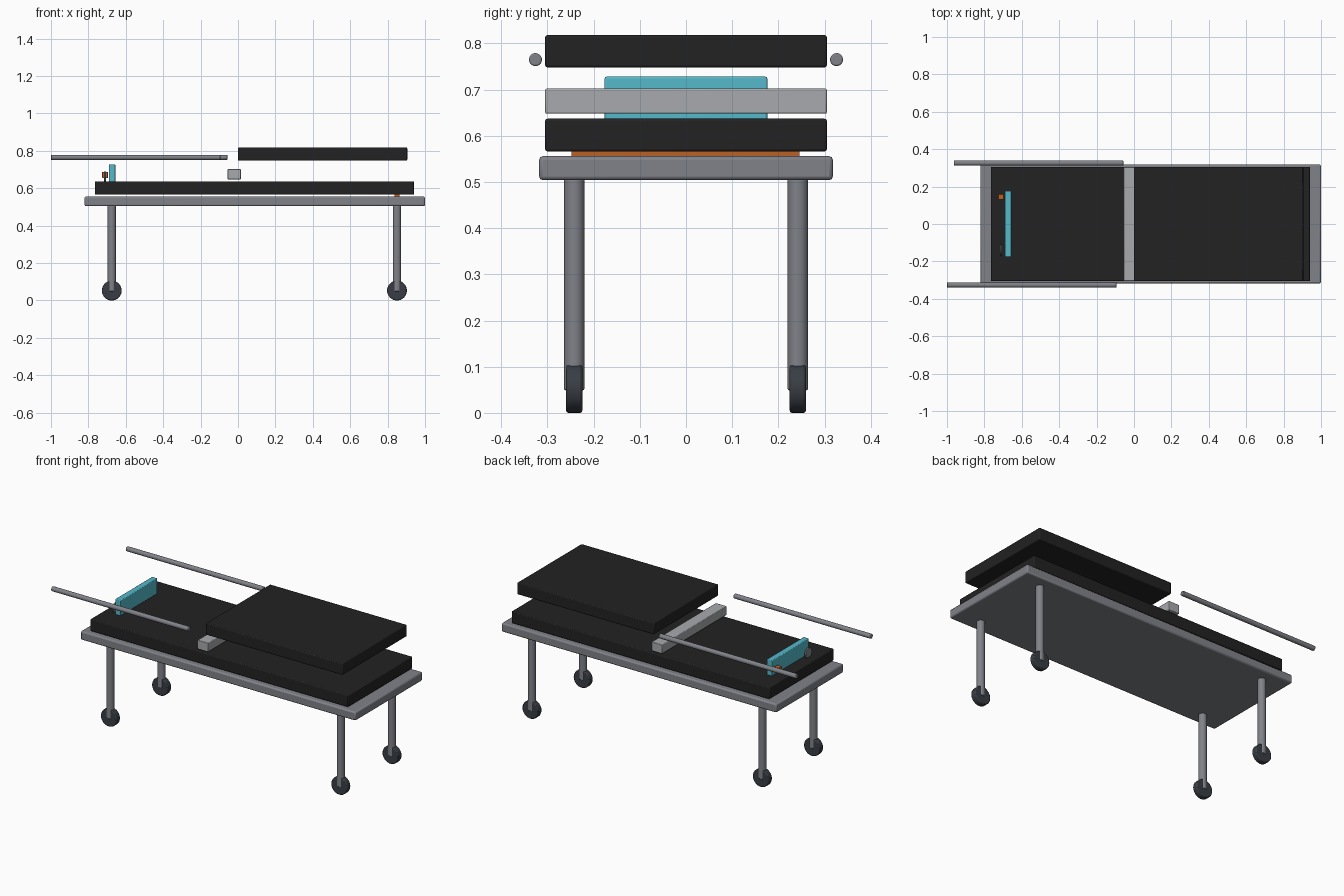
import bpy
import math

cube = bpy.data.objects.get("Cube")
if cube:
    bpy.data.objects.remove(cube, do_unlink=True)


def material(name, rgb):
    mat = bpy.data.materials.new(name)
    mat.use_nodes = True
    mat.diffuse_color = (*rgb, 1)
    bsdf = next(n for n in mat.node_tree.nodes if n.type == 'BSDF_PRINCIPLED')
    bsdf.inputs["Base Color"].default_value = (*rgb, 1)
    return mat


STEEL = material("steel grey", (0.22, 0.225, 0.25))
LIGHT = material("light grey", (0.39, 0.40, 0.42))
BLACK = material("black vinyl", (0.016, 0.016, 0.016))
RUBBER = material("dark rubber", (0.04, 0.048, 0.058))
TEAL = material("teal", (0.09, 0.49, 0.60))
ORANGE = material("orange", (0.50, 0.12, 0.02))


def finish(name, mat, bevel):
    obj = bpy.context.object
    obj.name = name
    obj.data.materials.append(mat)
    bpy.ops.object.transform_apply(location=False, rotation=True, scale=True)
    if bevel:
        mod = obj.modifiers.new("soft edges", 'BEVEL')
        mod.width = bevel
        mod.segments = 2
        mod.limit_method = 'ANGLE'
    bpy.ops.object.shade_smooth_by_angle(angle=math.radians(35))
    return obj


def box(name, mat, xs, ys, zs, bevel=0.005):
    """Box spanning the given (low, high) ranges."""
    spans = (xs, ys, zs)
    bpy.ops.mesh.primitive_cube_add(size=1, location=[(a + b) / 2 for a, b in spans])
    bpy.context.object.scale = [b - a for a, b in spans]
    return finish(name, mat, bevel)


def cylinder(name, mat, center, radius, length, axis='Z', bevel=0.003):
    turn = {'X': (0, math.pi / 2, 0), 'Y': (math.pi / 2, 0, 0), 'Z': (0, 0, 0)}[axis]
    bpy.ops.mesh.primitive_cylinder_add(vertices=32, radius=radius, depth=length,
                                        location=center, rotation=turn)
    return finish(name, mat, bevel)


# Bed deck, mattress, raised backrest and its support bar
WIDE = (-0.305, 0.305)
box("bed_frame", STEEL, (-0.82, 1.0), (-0.318, 0.318), (0.504, 0.556), 0.008)
box("mattress", BLACK, (-0.765, 0.942), WIDE, (0.566, 0.637))
box("backrest", BLACK, (0.0, 0.905), WIDE, (0.748, 0.818))
box("support_bar", LIGHT, (-0.055, 0.015), WIDE, (0.648, 0.702), 0.003)

# Legs and wheels
for end, x in (("foot", -0.675), ("head", 0.85)):
    for side, y in (("right", -0.242), ("left", 0.242)):
        cylinder(f"{end}_{side}_leg", STEEL, (x, y, 0.2775), 0.022, 0.457)
        cylinder(f"{end}_{side}_wheel", RUBBER, (x, y, 0.053), 0.053, 0.035, 'Y', 0.005)

# Side rails, staggered along the bed
for side, x, y in (("front", -0.547, -0.326), ("back", -0.51, 0.326)):
    cylinder(f"{side}_rail", STEEL, (x, y, 0.765), 0.014, 0.906, 'X')

# Control panel with a dial and a switch block on its outer face
box("control_panel", TEAL, (-0.691, -0.656), (-0.176, 0.176), (0.634, 0.728), 0.004)
cylinder("panel_dial", STEEL, (-0.711, -0.14, 0.66), 0.03, 0.01, 'X', 0.002)
box("panel_switch", ORANGE, (-0.726, -0.696), (0.13, 0.16), (0.655, 0.688), 0.002)

# Thin strap between deck and mattress
box("strap", ORANGE, (0.838, 0.864), (-0.248, 0.246), (0.553, 0.566), 0)
